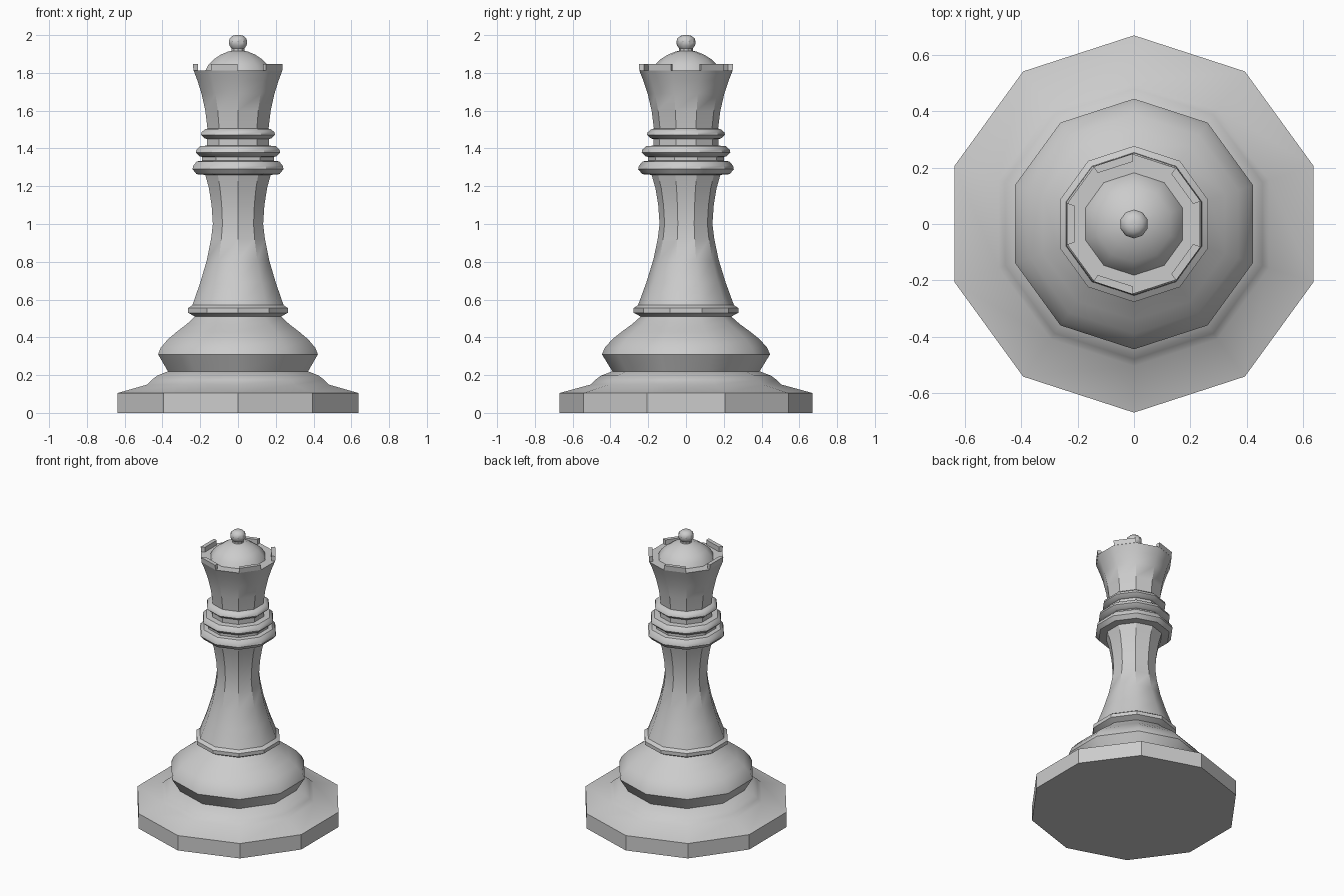
import bpy, bmesh, math

if "Cube" in bpy.data.objects:
    bpy.data.objects.remove(bpy.data.objects["Cube"])

SIDES = 10


def ring_point(r, z, k):
    a = math.radians(90 + 36 * k)
    return (r * math.cos(a), r * math.sin(a), z)


def finish(name, bm):
    bmesh.ops.recalc_face_normals(bm, faces=bm.faces)
    mesh = bpy.data.meshes.new(name)
    bm.to_mesh(mesh)
    bm.free()
    obj = bpy.data.objects.new(name, mesh)
    bpy.context.collection.objects.link(obj)
    bpy.ops.object.select_all(action='DESELECT')
    obj.select_set(True)
    bpy.context.view_layer.objects.active = obj
    bpy.ops.object.shade_smooth_by_angle(angle=math.radians(34.5))
    return obj


def lathe(name, profile, cap_bottom=False, cap_top=False):
    """Ten-sided turning of (radius, z) points, corners on the y axis."""
    bm = bmesh.new()
    rings = [[bm.verts.new(ring_point(r, z, k)) for k in range(SIDES)] for r, z in profile]
    for lo, hi in zip(rings, rings[1:]):
        for k in range(SIDES):
            n = (k + 1) % SIDES
            bm.faces.new((lo[k], lo[n], hi[n], hi[k]))
    if cap_bottom:
        bm.faces.new(rings[0][::-1])
    if cap_top:
        bm.faces.new(rings[-1])
    # open turnings still face outwards because of the winding above
    return finish(name, bm)


# Foot and stepped base
lathe("base", [(0.67, 0), (0.67, 0.105), (0.505, 0.15), (0.48, 0.175),
               (0.45, 0.197), (0.39, 0.22)], cap_bottom=True)

# Bulging lower body
lathe("lower_body", [(0.39, 0.22), (0.445, 0.31), (0.43, 0.345), (0.39, 0.39),
                     (0.34, 0.43), (0.285, 0.47), (0.24, 0.51)])

# Collar under the column
lathe("lower_collar", [(0.24, 0.51), (0.277, 0.53), (0.277, 0.555), (0.254, 0.57)])

# Waisted column
lathe("column", [(0.254, 0.57), (0.21, 0.69), (0.173, 0.81), (0.15, 0.92), (0.14, 1.0),
                 (0.147, 1.1), (0.162, 1.19), (0.182, 1.26)])

# Three neck rings: (inner radius, outer radius, bottom, top, next inner radius)
for i, (r0, r, z0, z1, r1) in enumerate([(0.182, 0.253, 1.26, 1.335, 0.20),
                                         (0.20, 0.235, 1.355, 1.415, 0.173),
                                         (0.173, 0.207, 1.45, 1.505, 0.17)]):
    h = z1 - z0
    lathe(f"neck_ring_{i + 1}", [(r0, z0), (r - 0.022, z0 + 0.05 * h), (r, z0 + 0.4 * h),
                                 (r - 0.004, z0 + 0.65 * h), (r - 0.024, z0 + 0.95 * h), (r1, z1)])
lathe("neck_gap_lower", [(0.20, 1.335), (0.20, 1.355)])
lathe("neck_gap_upper", [(0.173, 1.415), (0.173, 1.45)])

# Flared head with a flat ledge
lathe("flared_head", [(0.17, 1.505), (0.182, 1.6), (0.203, 1.69), (0.226, 1.76),
                      (0.247, 1.812), (0.18, 1.812)])

# Domed top
lathe("dome", [(0.182, 1.812), (0.165, 1.843), (0.135, 1.872), (0.095, 1.897),
               (0.055, 1.913), (0.036, 1.917)])

# Ball finial
lathe("finial", [(0.036, 1.917), (0.036, 1.93), (0.048, 1.945), (0.051, 1.965),
                 (0.046, 1.982), (0.03, 1.996), (0.012, 2.0)], cap_top=True)

# Crown teeth on every other face of the head
bm = bmesh.new()
for k in range(0, SIDES, 2):
    lo, hi = [[bm.verts.new(ring_point(r, z, k + d)) for r, d in
               ((ro, 0.02), (ro, 0.98), (ri, 0.98), (ri, 0.02))]
              for ro, ri, z in ((0.247, 0.222, 1.812), (0.25, 0.222, 1.846))]
    bm.faces.new(lo[::-1])
    bm.faces.new(hi)
    for j in range(4):
        n = (j + 1) % 4
        bm.faces.new((lo[j], lo[n], hi[n], hi[j]))
finish("crown_teeth", bm)
